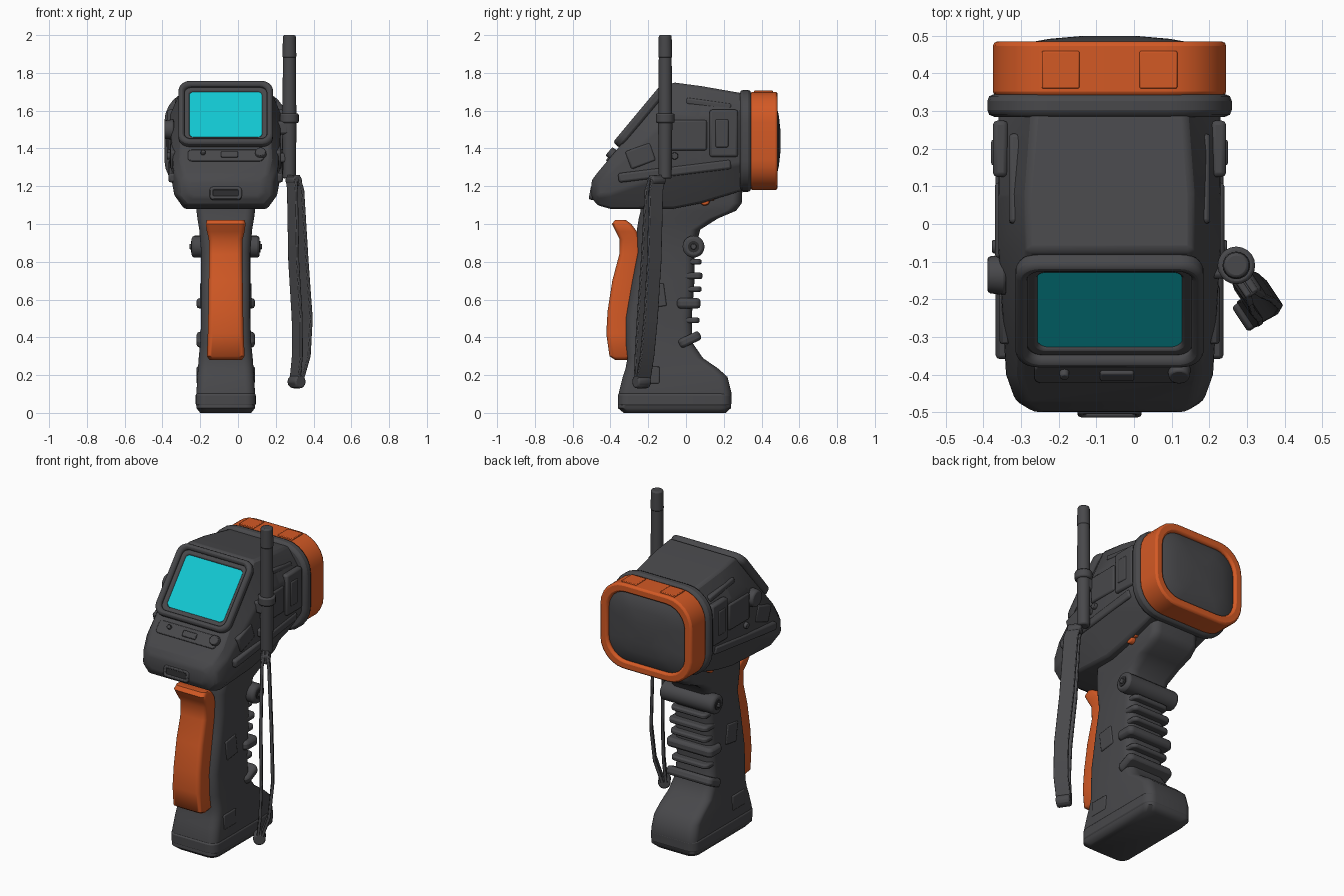
import bpy, bmesh, math
from mathutils import Vector, Matrix

if "Cube" in bpy.data.objects:
    bpy.data.objects.remove(bpy.data.objects["Cube"])

CX = -0.065  # centre line of the body


def material(name, rgb):
    m = bpy.data.materials.new(name)
    m.use_nodes = True
    m.diffuse_color = (*rgb, 1)
    node = next(n for n in m.node_tree.nodes if n.type == "BSDF_PRINCIPLED")
    node.inputs["Base Color"].default_value = (*rgb, 1)
    node.inputs["Roughness"].default_value = 0.6
    return m


GREY = material("charcoal", (0.065, 0.065, 0.07))
DARK = material("dark_gap", (0.025, 0.025, 0.027))
ORANGE = material("orange", (0.65, 0.1, 0.018))
CYAN = material("screen_cyan", (0.006, 0.58, 0.65))


def finish(name, bm, mat, bevel=0.0, angle=35):
    bmesh.ops.recalc_face_normals(bm, faces=bm.faces)
    me = bpy.data.meshes.new(name)
    bm.to_mesh(me)
    bm.free()
    me.materials.append(mat)
    ob = bpy.data.objects.new(name, me)
    bpy.context.collection.objects.link(ob)
    bpy.ops.object.select_all(action="DESELECT")
    ob.select_set(True)
    bpy.context.view_layer.objects.active = ob
    bpy.ops.object.shade_smooth_by_angle(angle=math.radians(angle))
    if bevel:
        b = ob.modifiers.new("bevel", "BEVEL")
        b.width, b.segments, b.limit_method = bevel, 2, "ANGLE"
        b.angle_limit = math.radians(28)
    return ob


def loft(name, loops, mat, bevel=0.0, ring=False, angle=35):
    """Skin loops of points; ring joins the last loop to the first."""
    bm = bmesh.new()
    rows = [[bm.verts.new(p) for p in loop] for loop in loops]
    n = len(rows[0])
    pairs = list(zip(rows, rows[1:]))
    if ring:
        pairs.append((rows[-1], rows[0]))
    else:
        bm.faces.new(rows[0])
        bm.faces.new(rows[-1])
    for a, b in pairs:
        for i in range(n):
            j = (i + 1) % n
            bm.faces.new((a[i], a[j], b[j], b[i]))
    return finish(name, bm, mat, bevel, angle)


def rounded(hw, hh, r, n=6):
    pts = []
    for k, (sx, sy) in enumerate(((1, 1), (-1, 1), (-1, -1), (1, -1))):
        for i in range(n + 1):
            a = math.pi / 2 * (k + i / n)
            pts.append((sx * (hw - r) + r * math.cos(a), sy * (hh - r) + r * math.sin(a)))
    return pts


def place(outline, height, loc, rx):
    m = Matrix.Translation(loc) @ Matrix.Rotation(math.radians(rx), 4, "X")
    return [m @ Vector((x, y, height)) for x, y in outline]


def slab(name, hw, hh, r, depth, loc, rx, mat, bevel=0.0):
    o = rounded(hw, hh, r)
    return loft(name, [place(o, h, loc, rx) for h in (0, depth)], mat, bevel)


def frame(name, hw, hh, r, wall, depth, loc, rx, mat, bevel):
    o, i = rounded(hw, hh, r), rounded(hw - wall, hh - wall, r - wall * 0.7)
    loops = [place(p, h, loc, rx) for p, h in ((o, 0), (o, depth), (i, depth), (i, 0))]
    return loft(name, loops, mat, bevel, ring=True)


def box(name, size, loc, mat, bevel=0.01, rx=0):
    bm = bmesh.new()
    m = Matrix.Translation(loc) @ Matrix.Rotation(math.radians(rx), 4, "X")
    bmesh.ops.create_cube(bm, size=1, matrix=m @ Matrix.Diagonal((*size, 1)))
    return finish(name, bm, mat, bevel)


def rod(name, r1, r2, a, b, mat, bevel=0.008, sides=20):
    a, b = Vector(a), Vector(b)
    m = Matrix.Translation((a + b) / 2) @ (b - a).to_track_quat("Z", "Y").to_matrix().to_4x4()
    bm = bmesh.new()
    bmesh.ops.create_cone(bm, cap_ends=True, segments=sides, radius1=r1, radius2=r2,
                          depth=(b - a).length, matrix=m)
    return finish(name, bm, mat, bevel)


# Head: octagonal sections along y (y, bottom, top, top / middle / bottom half width)
loops = []
for y, zb, zt, wt, wm, wb in ((-0.50, 1.14, 1.23, 0.17, 0.2, 0.17),
                              (-0.47, 1.1, 1.27, 0.22, 0.25, 0.21),
                              (-0.40, 1.08, 1.354, 0.24, 0.275, 0.22),
                              (-0.07, 1.08, 1.75, 0.22, 0.295, 0.2),
                              (0.08, 1.11, 1.73, 0.22, 0.295, 0.2),
                              (0.31, 1.18, 1.69, 0.2, 0.295, 0.2)):
    hi, lo = zb + 0.74 * (zt - zb), zb + 0.28 * (zt - zb)
    half = [(wt, zt), (wm, hi), (wm, lo), (wb, zb)]
    loops.append([(CX + w, y, z) for w, z in half] + [(CX - w, y, z) for w, z in half[::-1]])
loft("head_shell", loops, GREY, 0.02)

# Lamp at the back of the head
slab("lamp_collar", 0.325, 0.27, 0.17, 0.06, (CX, 0.285, 1.44), -90, GREY, 0.018)
frame("lamp_ring", 0.31, 0.26, 0.16, 0.05, 0.145, (CX, 0.34, 1.44), -90, ORANGE, 0.012)
lens = [place(rounded(0.268 * s, 0.218 * s, 0.13 * s), h, (CX, 0.4, 1.44), -90)
        for s, h in ((1, 0), (1, 0.06), (0.85, 0.08), (0.6, 0.092), (0.3, 0.099))]
loft("lamp_lens", lens, GREY)
for s in (-1, 1):
    box("ring_clip", (0.1, 0.1, 0.012), (CX + s * 0.13, 0.41, 1.7), ORANGE, 0.004)

# Screen and its bezel on the sloping front
TILT = 50.2
slope = Matrix.Rotation(math.radians(TILT), 3, "X")
mid = Vector((CX, -0.212, 1.58))


def on_slope(x, up, out=0.0):
    return mid + slope @ Vector((x, up, out))


frame("screen_bezel", 0.25, 0.215, 0.06, 0.032, 0.05, on_slope(0, -0.01, -0.01), TILT, GREY, 0.014)
frame("screen_inner_bezel", 0.222, 0.187, 0.045, 0.03, 0.028, on_slope(0, -0.01, -0.01), TILT, GREY, 0.008)
slab("screen", 0.194, 0.162, 0.035, 0.009, on_slope(0, -0.006, 0.001), TILT, CYAN)

# Control strip below the screen
slab("control_button", 0.045, 0.018, 0.008, 0.022, on_slope(0.02, -0.285, -0.004), TILT, GREY, 0.005)
slab("control_plate", 0.2, 0.038, 0.02, 0.012, on_slope(0, -0.285, -0.004), TILT, GREY, 0.005)
for x, r in ((0.185, 0.032), (-0.12, 0.014)):
    rod("control_knob", r, r * 0.85, on_slope(x, -0.275, -0.01), on_slope(x, -0.275, 0.026), GREY, 0.004)
frame("chin_socket", 0.085, 0.035, 0.02, 0.018, 0.03, (CX, -0.48, 1.16), 80, GREY, 0.006)
slab("chin_socket_gap", 0.07, 0.02, 0.008, 0.02, (CX, -0.483, 1.16), 80, DARK)
box("chin_ledge", (0.44, 0.06, 0.04), (CX, -0.455, 1.225), GREY, 0.015)

# Raised plates on both sides of the head
for s in (-1, 1):
    x = CX + s * 0.29
    box("side_vent_block", (0.04, 0.15, 0.25), (x, 0.2, 1.48), GREY, 0.012)
    box("side_vent_inset", (0.05, 0.07, 0.15), (x, 0.19, 1.48), GREY, 0.008)
    box("side_plate", (0.03, 0.2, 0.16), (x, 0.01, 1.47), GREY, 0.01)
    box("side_lower_rail", (0.05, 0.6, 0.05), (x - s * 0.012, -0.06, 1.28), GREY, 0.012, 7)
    box("side_front_plate", (0.03, 0.14, 0.1), (x - s * 0.012, -0.24, 1.36), GREY, 0.01, 20)
    box("top_edge_strip", (0.035, 0.24, 0.035), (CX + s * 0.25, 0.12, 1.635), GREY, 0.01, -8)
    rod("side_bolt", 0.02, 0.018, (x, -0.06, 1.36), (x + s * 0.022, -0.06, 1.36), GREY, 0.004, 12)
rod("side_dial", 0.055, 0.048, (-0.34, -0.135, 1.5), (-0.39, -0.135, 1.5), GREY)

# Grip: rounded sections up z (z, front y, back y, half width)
loops = []
for z, y0, y1, hw in ((0, -0.33, 0.21, 0.135), (0.025, -0.36, 0.238, 0.155),
                      (0.11, -0.355, 0.24, 0.155), (0.19, -0.335, 0.22, 0.15),
                      (0.235, -0.32, 0.17, 0.147), (0.29, -0.31, 0.09, 0.143),
                      (0.37, -0.32, 0.035, 0.135), (0.5, -0.32, 0.03, 0.13),
                      (0.7, -0.285, 0.045, 0.13), (0.85, -0.255, 0.045, 0.13),
                      (0.97, -0.26, 0.075, 0.14), (1.03, -0.25, 0.17, 0.15),
                      (1.07, -0.24, 0.265, 0.155), (1.11, -0.24, 0.295, 0.16),
                      (1.21, -0.24, 0.3, 0.16)):
    loops.append(place(rounded(hw, (y1 - y0) / 2, 0.05), 0, (CX, (y0 + y1) / 2, z), 0))
loft("grip", loops, GREY, angle=50)
slab("grip_base_band", 0.159, 0.3, 0.055, 0.07, (CX, -0.06, 0.035), 0, GREY, 0.012)

# Ridges wrapping the back of the grip
for z, y, hw, h, rx in ((0.8, 0.02, 0.12, 0.028, 0), (0.725, 0.025, 0.13, 0.034, 0),
                        (0.655, 0.02, 0.125, 0.028, 0), (0.58, 0.015, 0.155, 0.055, 0),
                        (0.49, 0.01, 0.125, 0.028, 0), (0.39, 0.03, 0.155, 0.05, 25)):
    slab("grip_ridge", hw, 0.062, 0.03, h, (CX, y, z - h / 2), rx, GREY, h * 0.3)

# Cross pin, side panels and small release lever
rod("cross_pin", 0.058, 0.058, (CX - 0.18, 0.04, 0.88), (CX + 0.18, 0.04, 0.88), GREY, 0.015)
for s in (-1, 1):
    x = CX + s * 0.18
    rod("cross_pin_socket", 0.03, 0.03, (x - s * 0.01, 0.04, 0.88), (x + s * 0.004, 0.04, 0.88), DARK, 0)
    rod("cross_pin_core", 0.016, 0.014, (x, 0.04, 0.88), (x + s * 0.012, 0.04, 0.88), GREY, 0.003)
    box("grip_side_panel", (0.014, 0.1, 0.12), (CX + s * 0.13, -0.16, 0.62), GREY, 0.006, 8)
    box("grip_base_panel", (0.014, 0.12, 0.09), (CX + s * 0.147, -0.2, 0.2), GREY, 0.006)
    rod("release_lever", 0.03, 0.026, (CX + s * 0.14, 0.1, 1.125), (CX + s * 0.185, 0.1, 1.125), ORANGE, 0.006, 12)
    box("release_tab", (0.03, 0.1, 0.022), (CX + s * 0.165, 0.1, 1.135), ORANGE, 0.006)

# Orange front trigger: sections up z (z, front y, back y, half width)
loops = []
for z, y0, y1, hw in ((0.28, -0.375, -0.31, 0.085), (0.3, -0.405, -0.29, 0.1),
                      (0.42, -0.422, -0.29, 0.095), (0.54, -0.415, -0.29, 0.092),
                      (0.7, -0.39, -0.26, 0.09), (0.84, -0.353, -0.24, 0.088),
                      (0.92, -0.352, -0.24, 0.09), (0.96, -0.372, -0.26, 0.1),
                      (1.0, -0.392, -0.29, 0.105), (1.022, -0.375, -0.32, 0.1)):
    loops.append(place(rounded(hw, (y1 - y0) / 2, 0.026, 4), 0, (CX, (y0 + y1) / 2, z), 0))
loft("trigger", loops, ORANGE, angle=50)

# Antenna with collars and its mount
AX, AY = 0.272, -0.11
for name, r1, r2, z0, z1 in (("antenna_base", 0.034, 0.038, 1.24, 1.56),
                             ("antenna_collar", 0.05, 0.05, 1.535, 1.585),
                             ("antenna_rod", 0.037, 0.034, 1.56, 1.9),
                             ("antenna_tip", 0.037, 0.034, 1.88, 2.0)):
    rod(name, r1, r2, (AX, AY, z0), (AX, AY, z1), GREY)
box("antenna_mount", (0.1, 0.07, 0.07), (0.22, AY, 1.51), GREY, 0.012)
box("antenna_lower_mount", (0.09, 0.05, 0.05), (0.22, AY, 1.35), GREY, 0.012)

# Wrist strap: two ribbons that part in the middle
wide, apart = Vector((0.55, -0.83, 0)), Vector((0.83, 0.55, 0))
for s in (-1, 1):
    loops = []
    for x, y, z, gap in ((0.29, -0.15, 1.26, 0.01), (0.305, -0.17, 1.18, 0.02),
                         (0.32, -0.185, 0.8, 0.03), (0.34, -0.205, 0.5, 0.032),
                         (0.335, -0.22, 0.3, 0.025), (0.31, -0.232, 0.17, 0.01)):
        c = Vector((x, y, z)) + apart * s * gap
        loops.append([c + wide * a * 0.042 + apart * b * 0.009
                      for a, b in ((1, 1), (-1, 1), (-1, -1), (1, -1))])
    loft("strap_ribbon", loops, GREY, 0.004)
for z, r in ((0.165, 0.036), (1.23, 0.03)):
    c = Vector((0.31, -0.235, z)) if z < 1 else Vector((0.295, -0.155, z))
    rod("strap_knot", r, r, c - wide * 0.04, c + wide * 0.04, GREY, 0.012, 12)
